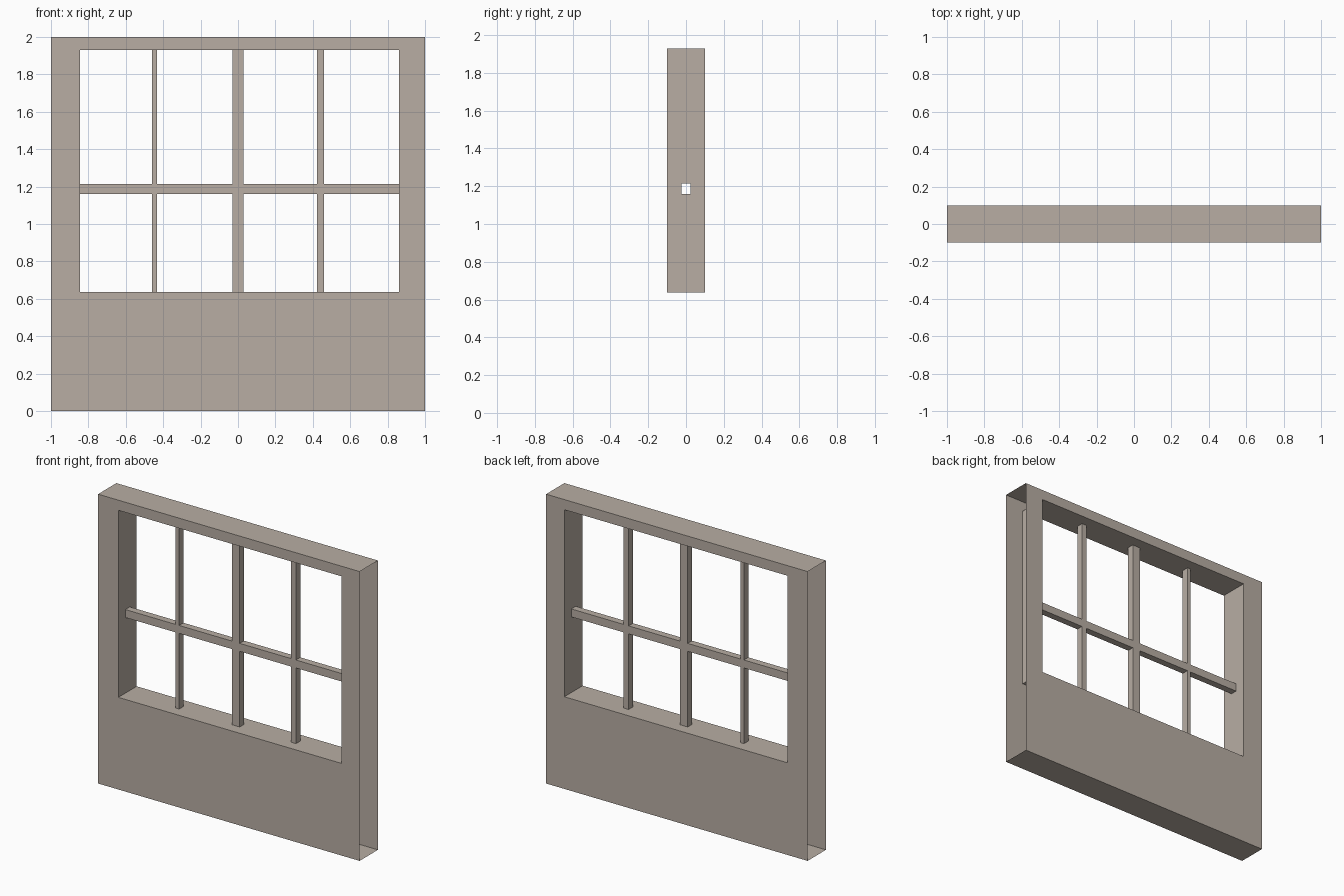
import bpy
import bmesh
from itertools import product

if "Cube" in bpy.data.objects:
    bpy.data.objects.remove(bpy.data.objects["Cube"])

# Grid lines: wall edges, opening edges and glazing bar edges
XS = [-1, -0.845, -0.46, -0.433, -0.03, 0.03, 0.422, 0.46, 0.86, 1]
YS = [-0.1, -0.024, 0.024, 0.1]
ZS = [0, 0.637, 1.16, 1.215, 1.93, 2]
SIZE = (len(XS) - 1, len(YS) - 1, len(ZS) - 1)
GRID = (XS, YS, ZS)


def solid(c):
    """Wall around the opening, thin bars crossing it."""
    i, j, k = c
    if any(n < 0 or n >= s for n, s in zip(c, SIZE)):
        return False
    surround = i in (0, SIZE[0] - 1) or k in (0, SIZE[2] - 1)
    bar = j == 1 and (i in (2, 4, 6) or k == 2)
    return surround or bar


bm = bmesh.new()
verts = {}


def corner(p):
    if p not in verts:
        verts[p] = bm.verts.new([GRID[a][p[a]] for a in range(3)])
    return verts[p]


# Outer skin of wall and bars; the two narrow wall ends stay open
for cell in product(*(range(s) for s in SIZE)):
    if not solid(cell):
        continue
    for axis, side in product(range(3), (0, 1)):
        near = list(cell)
        near[axis] += 1 if side else -1
        open_end = axis == 0 and near[0] in (-1, SIZE[0])
        if solid(near) or open_end:
            continue
        u, v = (axis + 1) % 3, (axis + 2) % 3
        loop = []
        for du, dv in ((0, 0), (1, 0), (1, 1), (0, 1)):
            p = list(cell)
            p[axis] += side
            p[u] += du
            p[v] += dv
            loop.append(corner(tuple(p)))
        bm.faces.new(loop if side else loop[::-1])

mesh = bpy.data.meshes.new("window_wall")
bm.to_mesh(mesh)
bm.free()

# Warm grey plaster
mat = bpy.data.materials.new("warm_grey")
mat.diffuse_color = (0.479, 0.423, 0.371, 1)
mat.use_nodes = True
mat.node_tree.nodes["Principled BSDF"].inputs["Base Color"].default_value = mat.diffuse_color
mesh.materials.append(mat)

wall = bpy.data.objects.new("window_wall", mesh)
bpy.context.collection.objects.link(wall)
